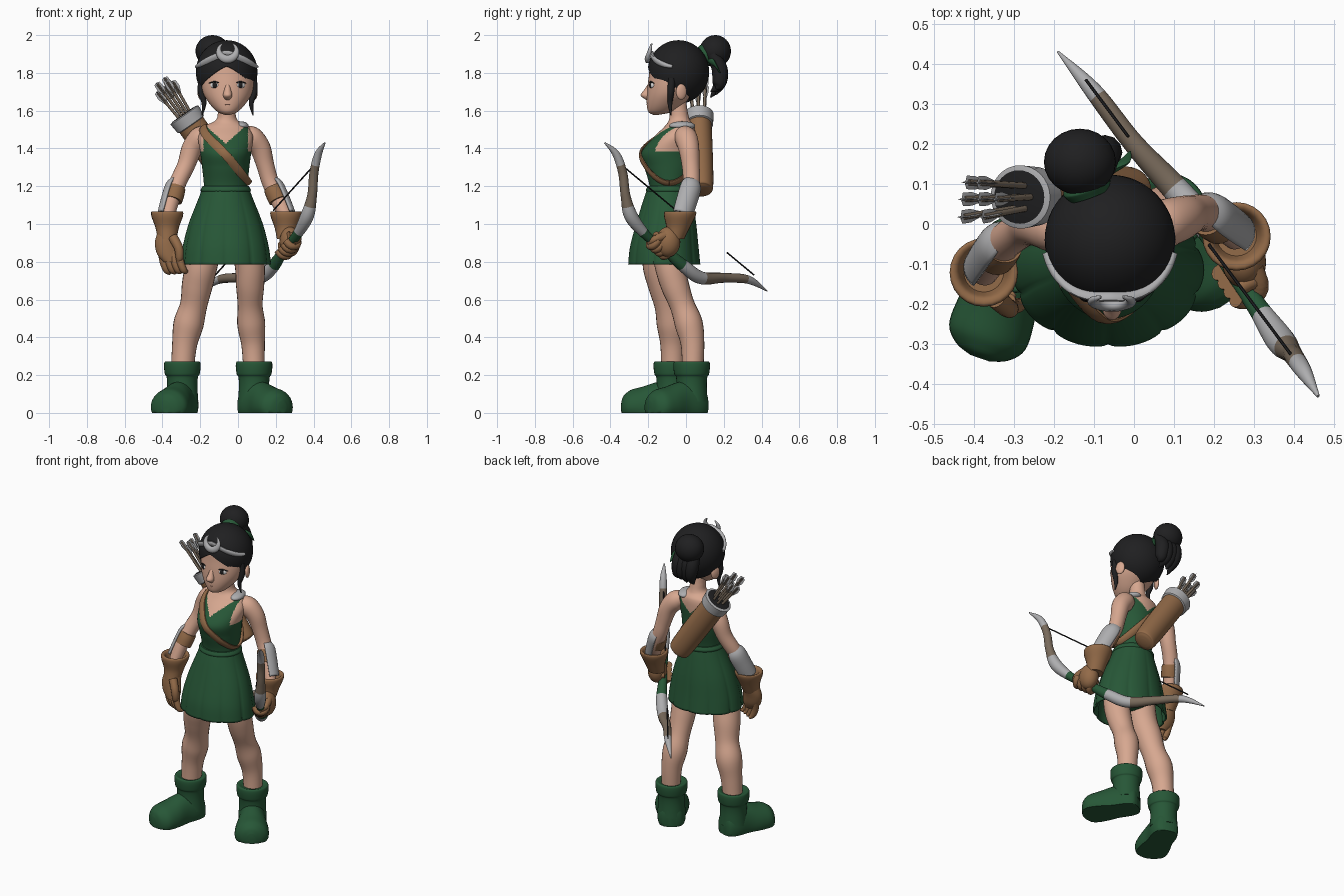
import bpy, bmesh
from math import sin, cos, pi, acos, sqrt
from mathutils import Vector as V

cube = bpy.data.objects.get("Cube")
if cube:
    bpy.data.objects.remove(cube, do_unlink=True)


def material(name, rgb):
    m = bpy.data.materials.new(name)
    m.use_nodes = True
    m.diffuse_color = (*rgb, 1)
    m.node_tree.nodes["Principled BSDF"].inputs["Base Color"].default_value = (*rgb, 1)
    return m


SKIN = material("skin", (.68, .39, .28))
GREEN = material("forest green", (.02, .095, .038))
BROWN = material("leather brown", (.29, .145, .065))
GREY = material("silver grey", (.42, .42, .43))
BLACK = material("hair black", (.014, .014, .015))
TAUPE = material("wood taupe", (.19, .145, .105))
WHITE = material("eye white", (.75, .75, .75))
LIP = material("lip", (.56, .28, .2))


def spline(pts, n):
    """Catmull-Rom through tuples of any length, n steps per span."""
    out = []
    for i in range(len(pts) - 1):
        a, b, c, d = (pts[min(max(i + k, 0), len(pts) - 1)] for k in (-1, 0, 1, 2))
        for s in range(n):
            t = s / n
            out.append(tuple(q + .5 * t * (r - p + t * (2 * p - 5 * q + 4 * r - w + t * (3 * (q - r) + w - p)))
                             for p, q, r, w in zip(a, b, c, d)))
    return out + [tuple(pts[-1])]


def surface(name, rows, mats, pick=None, closed=True, caps=True, thick=0):
    """Skin a list of point rows; pick(centre, along) chooses the material."""
    bm = bmesh.new()
    vs = [[bm.verts.new(p) for p in row] for row in rows]
    n = len(rows[0])
    for j in range(len(rows) - 1):
        for i in range(n if closed else n - 1):
            k = (i + 1) % n
            f = bm.faces.new((vs[j][i], vs[j][k], vs[j + 1][k], vs[j + 1][i]))
            if pick:
                f.material_index = pick(f.calc_center_median(), j / (len(rows) - 1))
    if caps and closed:
        for row, at in ((vs[0], 0), (vs[-1], 1)):
            f = bm.faces.new(row)
            if pick:
                f.material_index = pick(f.calc_center_median(), at)
    bmesh.ops.recalc_face_normals(bm, faces=bm.faces)
    me = bpy.data.meshes.new(name)
    bm.to_mesh(me)
    bm.free()
    for m in mats if isinstance(mats, list) else [mats]:
        me.materials.append(m)
    me.shade_smooth()
    me.set_sharp_from_angle(angle=.9)
    ob = bpy.data.objects.new(name, me)
    bpy.context.collection.objects.link(ob)
    if thick:
        mod = ob.modifiers.new("thickness", 'SOLIDIFY')
        mod.thickness, mod.offset = thick, 0
    return ob


def loft(name, rings, mats, pick=None, up=(0, 1, 0), sides=24, steps=5, level=False,
         arc=None, warp=None, caps=True, thick=0):
    """Elliptical rings (x, y, z, rx[, ry]) along a smooth path; level keeps them horizontal."""
    rings = spline([r if len(r) == 5 else (*r, r[3]) for r in rings], steps)
    a0, a1 = arc or (0, 2 * pi)
    count = sides + (1 if arc else 0)
    rows = []
    for j, (x, y, z, rx, ry) in enumerate(rings):
        c = V((x, y, z))
        t = V(rings[min(j + 1, len(rings) - 1)][:3]) - V(rings[max(j - 1, 0)][:3])
        s, w = V((1, 0, 0)), V((0, 1, 0))
        if not level:
            s = t.cross(V(up)).normalized()
            w = s.cross(t).normalized()
        row = []
        for i in range(count):
            a = a0 + (a1 - a0) * i / sides
            p = c + s * max(rx, .001) * cos(a) + w * max(ry, .001) * sin(a)
            row.append(warp(p, c, a, j / (len(rings) - 1)) if warp else p)
        rows.append(row)
    return surface(name, rows, mats, pick, not arc, caps, thick)


def ball(name, c, r, mat, turn=0, n=16):
    rows = []
    for j in range(n + 1):
        h = pi * (.01 + .98 * j / n)
        ring = [(r[0] * sin(h) * cos(2 * pi * i / 24), r[1] * sin(h) * sin(2 * pi * i / 24)) for i in range(24)]
        rows.append([(c[0] + x * cos(turn) - y * sin(turn), c[1] + x * sin(turn) + y * cos(turn),
                      c[2] + r[2] * cos(h)) for x, y in ring])
    return surface(name, rows, mat)


# Torso with the dress bodice
CX = -.065
TORSO = [(CX, -.09, 1.1, .115, .105), (CX, -.088, 1.2, .115, .105), (CX, -.09, 1.3, .125, .13),
         (CX, -.095, 1.38, .135, .14), (CX, -.06, 1.46, .145, .11), (CX, -.035, 1.515, .115, .08),
         (-.06, -.035, 1.55, .058, .056), (-.06, -.04, 1.6, .046, .048), (-.06, -.05, 1.68, .046, .048)]


def bodice(p, u):
    d = abs(p.x - CX)
    return int(p.z > 1.425 + .9 * d or (d > .118 and p.z > 1.385))


loft("torso", TORSO, [GREEN, SKIN], bodice, level=True, sides=120, steps=18)

# Pleated skirt, shorts and sash
loft("skirt", [(CX, -.09, 1.19, .118, .108), (CX, -.095, 1.13, .14, .125), (CX, -.105, 1, .19, .155),
               (CX, -.115, .88, .22, .177), (CX, -.115, .785, .232, .187)], GREEN, level=True, sides=120, caps=False, thick=.01,
     warp=lambda p, c, a, u: c + (p - c) * (1 + u * (.05 * abs(cos(5 * a)) ** .5 - .035)))
ball("shorts", (CX, -.11, .94), (.165, .13, .12), GREEN)
loft("sash", [(CX, -.09, 1.165, .125, .115), (CX, -.09, 1.18, .133, .122), (CX, -.09, 1.2, .122, .113)], GREEN, level=True, sides=40)

# Legs and boots
loft("right_leg", [(-.15, -.13, .98, .09), (-.19, -.145, .8, .086), (-.215, -.12, .68, .082), (-.235, -.095, .57, .072),
                   (-.262, -.075, .47, .08), (-.283, -.07, .36, .066), (-.295, -.07, .22, .06)], SKIN)
loft("left_leg", [(.02, -.11, .98, .09), (.06, -.09, .8, .08), (.064, -.06, .68, .075), (.064, -.02, .57, .066),
                  (.07, .015, .47, .074), (.08, .035, .36, .062), (.085, .035, .22, .056)], SKIN)


def boot(side, ankle, toe):
    a = V((*ankle, 0))
    d = V((*toe, 0)) - a
    foot = []
    for s, z, rx, rz in ((-.29, .04, .035, .06), (-.23, .04, .065, .1), (-.05, .04, .083, .13), (.25, .04, .085, .125),
                         (.55, .035, .1, .105), (.8, .03, .1, .093), (.94, .03, .068, .07), (1, .03, .025, .035)):
        p = a + d * s
        foot.append((p.x, p.y, z, rx, rz))
    loft(side + "_boot_foot", foot, GREEN, up=(0, 0, 1), sides=32, warp=lambda p, c, a, u: V((p.x, p.y, max(p.z, 0))))
    x, y = ankle
    loft(side + "_boot_shaft", [(x, y, .06, .085), (x, y, .14, .08), (x, y, .19, .083), (x, y, .205, .092), (x, y, .25, .097),
                                (x, y, .272, .09), (x, y, .262, .06)], GREEN, level=True, sides=32)


boot("right", (-.295, -.075), (-.385, -.335))
boot("left", (.085, .03), (.235, -.195))

# Arms, arm plates and glove cuffs
ARMS = {"left": [(.04, -.015, 1.47, .05), (.075, 0, 1.455, .06), (.118, .015, 1.4, .055), (.145, .025, 1.31, .047),
                 (.172, .028, 1.22, .045), (.215, .01, 1.13, .045), (.256, -.03, 1.03, .036)],
        "right": [(-.165, -.02, 1.47, .05), (-.2, -.01, 1.455, .06), (-.243, 0, 1.4, .055), (-.275, -.01, 1.31, .047),
                  (-.318, -.04, 1.22, .045), (-.352, -.08, 1.13, .043), (-.375, -.12, 1.03, .036)]}
for side, arm in ARMS.items():
    s = 1 if side == "left" else -1
    loft(side + "_arm", arm, SKIN)
    e, w = arm[4][:3], arm[6][:3]
    along = lambda t, r: (*V(e).lerp(V(w), t), r)
    loft(side + "_arm_strap", [along(.14, .049), along(.3, .052), along(.5, .051)], BROWN)
    loft(side + "_arm_plate", [along(-.12, .02), along(.1, .053), along(.5, .056), along(.92, .052)], GREY, up=(s, .35, 0),
         arc=(pi * .08, pi * .92), sides=14, thick=.012)
    x, y, z = w
    loft(side + "_glove_cuff", [(x, y, z - .01, .05), (x, y + .002, z + .03, .065), (x, y, z + .035, .083), (x, y - .003, z + .01, .083),
                                (x, y - .012, z - .05, .062), (x, y - .03, z - .11, .05)], BROWN, level=True)

# Right hand, hanging open
loft("right_palm", [(-.375, -.14, .96, .05), (-.378, -.155, .9, .062, .045), (-.368, -.165, .84, .06, .04),
                    (-.355, -.175, .8, .04, .03)], BROWN, level=True)
for k in range(4):
    x, y = -.405 + .03 * k, -.15 - .014 * k
    loft("right_finger", [(x, y, .86, .02), (x + .01, y - .012, .8, .02), (x + .028, y - .01, .755, .018),
                          (x + .045, y + .005, .738 + .004 * k, .009)], BROWN, sides=12)
loft("right_thumb", [(-.345, -.185, .93, .026), (-.315, -.21, .875, .024), (-.31, -.21, .82, .02), (-.32, -.2, .795, .008)], BROWN, sides=12)

# Left hand, closed on the bow grip
ball("left_palm", (.275, -.095, .905), (.055, .065, .08), BROWN)
axis = V((.06, -.09, .07)).normalized()
e1 = axis.cross(V((0, 0, 1))).normalized()
e2 = axis.cross(e1)
for k in range(4):
    c = V((.262, -.135, .885)) + axis * (k - 1.5) * .032
    loft("left_finger", [(*(c + .036 * (cos(t) * e1 + sin(t) * e2)), .02) for t in (0, 1, 2, 3, 4, 5)], BROWN, up=axis, sides=12, steps=3)
loft("left_thumb", [(.3, -.11, .94, .024), (.315, -.16, .92, .022), (.29, -.195, .9, .018)], BROWN, sides=12)

# Bow with the two visible lengths of string
BOW = [(.46, -.43, 1.43, .004), (.425, -.37, 1.37, .02), (.402, -.335, 1.27, .024), (.392, -.32, 1.15, .026),
       (.365, -.29, 1.04, .036), (.31, -.21, .94, .026), (.25, -.12, .87, .024), (.185, -.01, .775, .034),
       (.11, .08, .715, .034), (0, .2, .715, .026), (-.1, .33, .705, .022), (-.19, .43, .645, .003)]


def bow_colour(p, u):
    k = u * 11
    return 2 if 4.7 < k < 6.9 else 1 if 1.5 < k < 3.5 or 8 < k < 9.8 else 0


loft("bow", BOW, [GREY, TAUPE, GREEN], bow_colour, up=(.6, .8, 0), sides=16, steps=10)
ends = V((.41, -.35, 1.32)), V((-.12, .36, .73))
for a, b in ((0, .42), (.8, 1)):
    loft("bow_string", [(*ends[0].lerp(ends[1], t), .004) for t in (a, b)], BLACK, sides=6, steps=1)

# Quiver, arrows and chest strap
base, mouth = V((-.015, .083, 1.19)), V((-.275, .068, 1.565))
ax = (mouth - base).normalized()
q = lambda d, r: (*(base + ax * d), r, r * .88)
L = (mouth - base).length
loft("quiver", [q(-.02, .02), q(-.012, .055), q(.015, .07), q(.2, .075), q(L, .075)], BROWN, sides=32)
loft("quiver_rim", [q(L - .05, .074), q(L - .045, .084), q(L + .015, .09), q(L + .02, .076), q(L + .021, .01)], [GREY, BLACK],
     lambda p, u: int(u > .7), steps=1, sides=32)
side = ax.cross(V((0, 1, 0))).normalized()
for k in range(7):
    a = k * 2 * pi / 6
    off = (side * cos(a) + V((0, 1, 0)) * sin(a)) * (.034 if k < 6 else 0)
    p0, p1 = mouth + off * .7 - ax * .1, mouth + off * 1.45 + ax * (.19 + .02 * (k % 3))
    d = (p1 - p0).normalized()
    loft("arrow_shaft", [(*p0, .008), (*p1, .008)], TAUPE, sides=8, steps=1)
    for rx, ry in ((.021, .003), (.003, .017)):
        loft("arrow_feather", [(*(p1 - d * .09), .003), (*(p1 - d * .03), rx, ry), (*(p1 + d * .005), rx * .8, ry), (*(p1 + d * .01), .003)],
             GREY, sides=4, steps=1)
rings = spline(TORSO, 12)
strap = []
for i in range(33):
    a = 2 * pi * i / 32
    z = 1.365 - .15 * cos(a)
    x, y, _, rx, ry = min(rings, key=lambda r: abs(r[2] - z))
    strap.append((x + (rx + .004) * cos(a), y + (ry + .004) * sin(a), z, .009, .024))
loft("chest_strap", strap, BROWN, up=(.79, 0, .61), sides=10, steps=2)
ball("shoulder_clasp", (.01, -.02, 1.52), (.045, .07, .024), GREY, .2)

# Head and face
FX = -.055
loft("head", [(FX, -.16, 1.578, .015), (FX, -.135, 1.595, .055, .065), (FX, -.108, 1.64, .098, .1), (FX, -.08, 1.7, .132, .126),
              (FX, -.062, 1.78, .143, .135), (FX, -.055, 1.87, .13, .125), (FX, -.055, 1.94, .05)], SKIN, level=True, sides=40)
loft("nose", [(FX, -.185, 1.75, .01), (FX, -.2, 1.71, .018, .022), (FX, -.21, 1.68, .024, .03), (FX, -.195, 1.655, .012)],
     SKIN, level=True, sides=16)
ball("mouth", (FX, -.203, 1.633), (.018, .006, .004), LIP)
for s in (-1, 1):
    ball("eye_white", (FX + s * .07, -.181, 1.735), (.024, .009, .016), WHITE, s * .45)
    ball("iris", (FX + s * .068, -.186, 1.735), (.014, .008, .016), BLACK, s * .45)
    loft("eyelid", [(FX + s * .045, -.193, 1.748, .002), (FX + s * .07, -.187, 1.753, .004), (FX + s * .1, -.169, 1.745, .002)], BLACK, sides=8)
    ball("ear", (FX + s * .142, -.025, 1.7), (.014, .03, .042), SKIN, s * .4)
    loft("side_lock", [(FX + s * .135, -.075, 1.77, .02), (FX + s * .14, -.08, 1.7, .018), (FX + s * .125, -.085, 1.64, .013),
                       (FX + s * .135, -.08, 1.575, .003)], BLACK, sides=12)

# Hair cap with a parted fringe
HC, HR = V((-.06, -.04, 1.805)), V((.163, .163, .168))


def on_hair(a, z, grow=1):
    k = sqrt(max(0, 1 - ((z - HC.z) / HR.z) ** 2)) * grow
    return (HC.x + HR.x * k * sin(a), HC.y - HR.y * k * cos(a), z)


rows = []
for j in range(19):
    row = []
    for i in range(64):
        a = 2 * pi * i / 64
        low = 1.835 - .12 * abs(sin(a)) ** 1.3 if cos(a) > 0 else 1.715 + .075 * cos(a)
        h = acos((low - HC.z) / HR.z) * max(j, .1) / 18
        row.append(on_hair(a, HC.z + HR.z * cos(h)))
    rows.append(row)
rows.append([HC + (V(p) - HC) * .85 for p in rows[-1]])
surface("hair_cap", rows, BLACK)

# Hair bun, tail strands and ribbon
ball("hair_bun", (-.135, .155, 1.915), (.09, .083, .085), BLACK)
for k in range(4):
    x = -.17 + .032 * k
    loft("hair_tail", [(x, .14, 1.9, .03), (x, .178, 1.82, .042), (x + .01, .175, 1.74, .034),
                       (x + .02, .13 + .03 * (k % 2), 1.67 + .015 * k, .003)], BLACK, sides=12)
loft("hair_tie", [(-.11, .07, 1.885, .05), (-.118, .092, 1.888, .062), (-.125, .11, 1.893, .05)], GREEN, up=(0, 0, 1))
for s in (-1, 1):
    loft("ribbon_end", [(-.09, .12, 1.87, .014), (-.05 + s * .02, .15, 1.85, .018, .008), (-.03 + s * .02, .18, 1.8, .003)], GREEN, sides=10)

# Tiara with a crescent
loft("tiara_band", [(*on_hair(a * pi / 16, 1.897 - .065 * abs(sin(a * pi / 16)) ** 1.5, 1.0), .012, .006 + .02 * cos(a * pi / 15))
                    for a in range(-7, 8)], GREY, up=(0, -.5, .85), sides=12, steps=3)
loft("tiara_crescent", [(FX + .047 * cos(t), -.192 + .1 * sin(t) * .12, 1.918 + .045 * sin(t), .003 + .019 * sin(pi * k / 12), .004 + .011 * sin(pi * k / 12))
                        for k in range(13) for t in [pi * (.7 + 1.6 * k / 12)]], GREY, up=(0, 1, 0), sides=12, steps=2)
